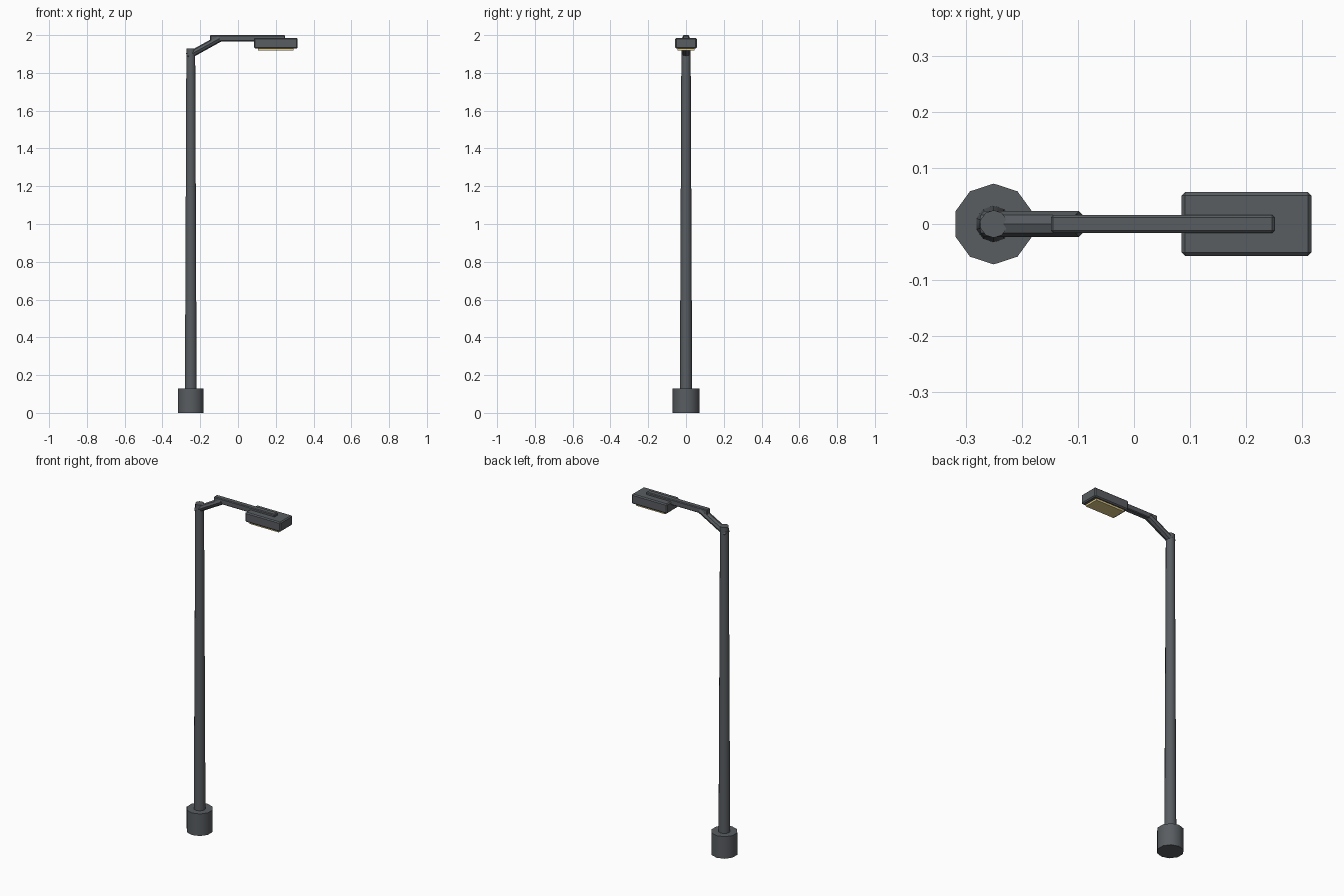
import bpy, math
from mathutils import Vector

if "Cube" in bpy.data.objects:
    bpy.data.objects.remove(bpy.data.objects["Cube"])


def smooth(o):
    bpy.ops.object.select_all(action='DESELECT')
    o.select_set(True)
    bpy.context.view_layer.objects.active = o
    bpy.ops.object.shade_smooth_by_angle(angle=math.radians(40))


def tube(name, p0, p1, r0, r1, sides=10, flat=1.0):
    """Tapered tube between two points; flat squashes its x thickness."""
    p0, p1 = Vector(p0), Vector(p1)
    d = p1 - p0
    bpy.ops.mesh.primitive_cone_add(vertices=sides, radius1=r0, radius2=r1,
                                    depth=d.length, location=(p0 + p1) / 2)
    o = bpy.context.object
    o.name = name
    o.rotation_euler = (0, math.atan2(d.x, d.z), 0)
    o.scale = (flat, 1, 1)
    smooth(o)
    return o


def box(name, lo, hi, bevel=0.0, color=None):
    lo, hi = Vector(lo), Vector(hi)
    bpy.ops.mesh.primitive_cube_add(size=1, location=(lo + hi) / 2)
    o = bpy.context.object
    o.name = name
    o.scale = hi - lo
    bpy.ops.object.transform_apply(location=False, rotation=False, scale=True)
    if bevel:
        m = o.modifiers.new("bevel", 'BEVEL')
        m.width = bevel
        m.segments = 1
    if color:
        mat = bpy.data.materials.new(name)
        mat.diffuse_color = color
        mat.use_nodes = True
        mat.node_tree.nodes["Principled BSDF"].inputs["Base Color"].default_value = mat.diffuse_color
        o.data.materials.append(mat)
    return o


GREY = (0.10, 0.11, 0.12, 1)
X = -0.25

# Base and tapering pole
parts = [
    tube("base", (X, 0, 0), (X, 0, 0.13), 0.072, 0.072),
    tube("pole", (X, 0, 0.02), (X, 0, 1.928), 0.033, 0.0245),
    # Sloping bracket from the pole top
    tube("bracket", (-0.267, 0, 1.888), (-0.098, 0, 1.982), 0.023, 0.023, 8, 0.8),
    # Horizontal arm and lamp housing
    box("arm", (-0.148, -0.016, 1.967), (0.25, 0.016, 2.0), 0.004),
    box("lamp_head", (0.085, -0.057, 1.929), (0.316, 0.057, 1.986), 0.006),
]
mat = bpy.data.materials.new("dark_metal")
mat.diffuse_color = GREY
mat.use_nodes = True
mat.node_tree.nodes["Principled BSDF"].inputs["Base Color"].default_value = mat.diffuse_color
for p in parts:
    p.data.materials.append(mat)

# Glowing panel under the housing
box("lens", (0.105, -0.044, 1.918), (0.295, 0.044, 1.935),
    color=(0.75, 0.6, 0.25, 1))
